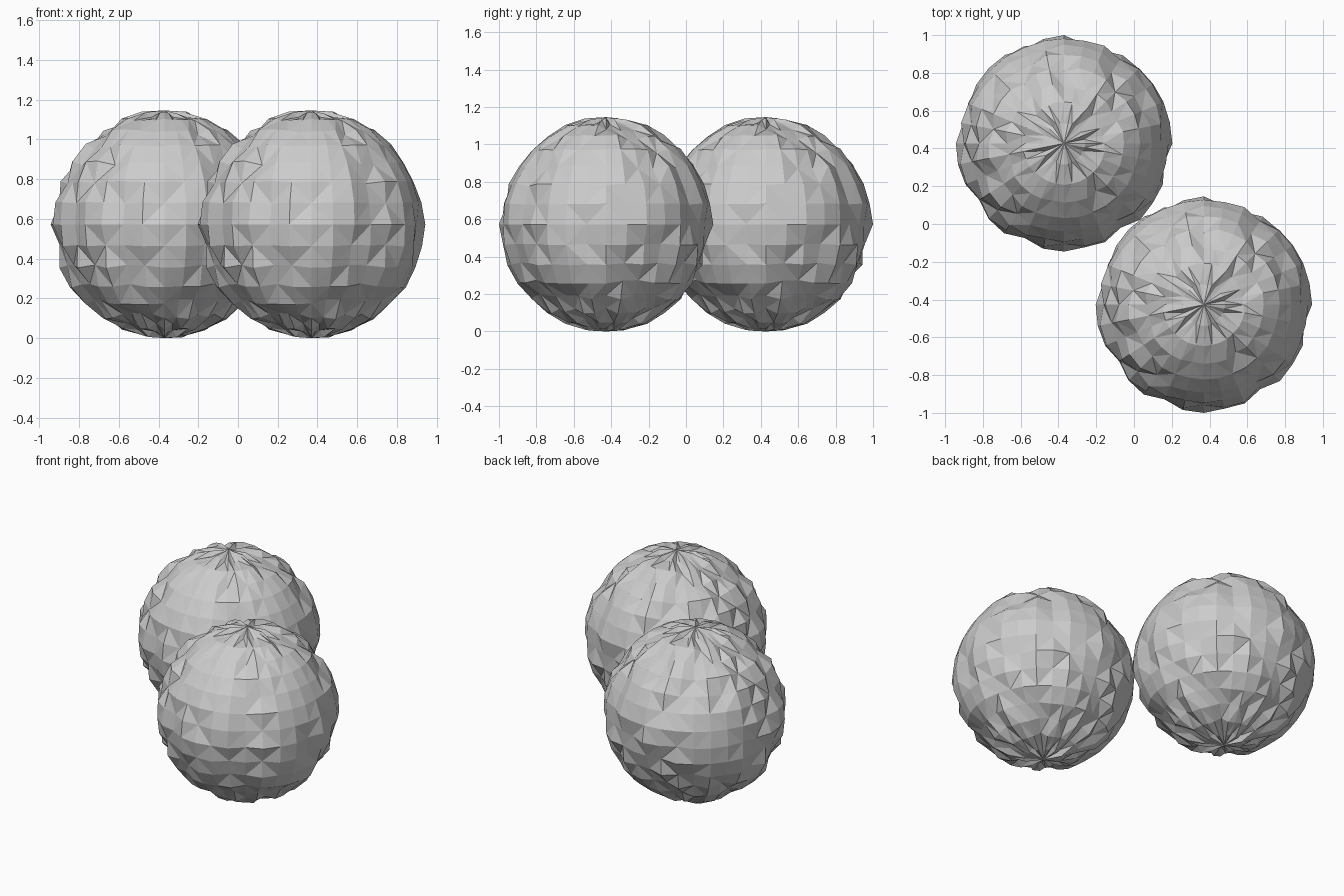
import bpy, bmesh, random
from mathutils import Vector

cube = bpy.data.objects.get("Cube")
if cube:
    bpy.data.objects.remove(cube, do_unlink=True)

HALF = 0.573            # half the width of one rock
RAISED, DENTED = 0.567, 0.54
random.seed(7)

# Plain stone grey
stone = bpy.data.materials.new("stone_grey")
stone.use_nodes = True
grey = (0.6, 0.6, 0.6, 1)
stone.diffuse_color = grey
stone.node_tree.nodes["Principled BSDF"].inputs["Base Color"].default_value = grey

# Directions of the smoother patches
calm = [Vector(d).normalized() for d in ((0, -0.8, 0.6), (1, -0.2, 0.45), (-0.7, 0.7, 0.1))]


def rock_radius(direction):
    """Dented or raised radius for one vertex of the rock."""
    if max(abs(c) for c in direction) > 0.999:
        return HALF
    if any(direction.dot(centre) > 0.92 for centre in calm):
        return 0.56 + random.uniform(-0.004, 0.004)
    level = DENTED if random.random() < 0.35 else RAISED
    # The ends are slightly fuller than the sides
    return level + random.uniform(-0.006, 0.006) + 0.008 * direction.z ** 8


# Faceted rock mesh shared by both boulders
bm = bmesh.new()
bmesh.ops.create_uvsphere(bm, u_segments=32, v_segments=16, radius=1)
for v in bm.verts:
    direction = v.co.normalized()
    v.co = direction * rock_radius(direction)
bmesh.ops.triangulate(bm, faces=bm.faces[:])
rock = bpy.data.meshes.new("rock")
bm.to_mesh(rock)
bm.free()
rock.materials.append(stone)

# Two identical boulders standing corner to corner
for name, side in (("front_left_rock", 1), ("back_right_rock", -1)):
    ob = bpy.data.objects.new(name, rock)
    ob.location = (0.37 * side, -0.427 * side, HALF)
    bpy.context.collection.objects.link(ob)
